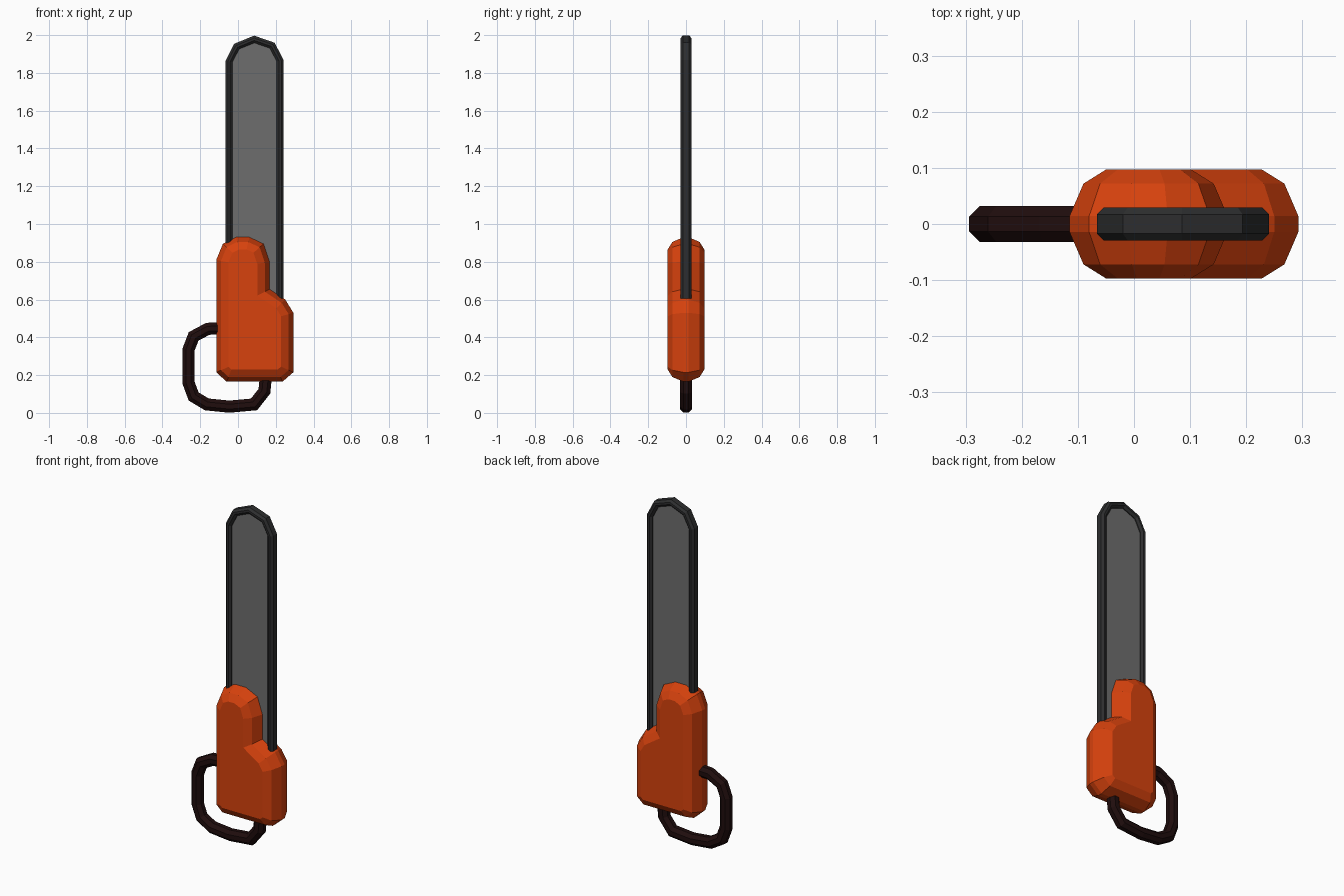
import bpy
import bmesh
from mathutils import Vector

if "Cube" in bpy.data.objects:
    bpy.data.objects.remove(bpy.data.objects["Cube"], do_unlink=True)


def material(name, color):
    m = bpy.data.materials.new(name)
    m.use_nodes = True
    m.diffuse_color = (*color, 1)
    m.node_tree.nodes["Principled BSDF"].inputs["Base Color"].default_value = (*color, 1)
    return m


orange = material("orange_casing", (0.68, 0.054, 0.004))
steel = material("grey_steel", (0.155, 0.155, 0.155))
black = material("chain_black", (0.026, 0.027, 0.028))
grip = material("dark_brown_grip", (0.014, 0.004, 0.004))


def finish(name, bm, mat):
    bmesh.ops.recalc_face_normals(bm, faces=bm.faces)
    mesh = bpy.data.meshes.new(name)
    bm.to_mesh(mesh)
    bm.free()
    mesh.materials.append(mat)
    obj = bpy.data.objects.new(name, mesh)
    bpy.context.collection.objects.link(obj)
    return obj


def skin(name, rings, mat):
    """Join matching rings of points into a closed solid."""
    bm = bmesh.new()
    loops = [[bm.verts.new(p) for p in ring] for ring in rings]
    n = len(loops[0])
    for a, b in zip(loops, loops[1:]):
        for i in range(n):
            j = (i + 1) % n
            bm.faces.new((a[i], a[j], b[j], b[i]))
    bm.faces.new(loops[0])
    bm.faces.new(loops[-1])
    return finish(name, bm, mat)


def inset(points, d):
    """Move a counter-clockwise outline inwards by d with mitred corners."""
    result = []
    for i, p in enumerate(points):
        p, a, b = Vector(p), Vector(points[i - 1]), Vector(points[(i + 1) % len(points)])
        u, v = (p - a).normalized(), (b - p).normalized()
        n1, n2 = Vector((-u.y, u.x)), Vector((-v.y, v.x))
        result.append(p + (n1 + n2) * d / (1 + n1.dot(n2)))
    return result


def sweep(name, path, section, mat):
    """Sweep a (side, depth) section along a path in the x-z plane."""
    pts = [Vector(p) for p in path]
    rings = []
    for i, p in enumerate(pts):
        u = (p - pts[i - 1]).normalized() if i else (pts[1] - p).normalized()
        v = (pts[i + 1] - p).normalized() if i < len(pts) - 1 else u
        n1, n2 = Vector((-u.y, u.x)), Vector((-v.y, v.x))
        m = (n1 + n2) / (1 + n1.dot(n2))
        rings.append([(p.x + m.x * s, y, p.y + m.y * s) for s, y in section])
    return skin(name, rings, mat)


def octagon(w, h, c):
    return [(w, -h + c), (w, h - c), (w - c, h), (-w + c, h),
            (-w, h - c), (-w, -h + c), (-w + c, -h), (w - c, -h)]


# Stepped motor casing with rounded-over front and back
casing = [(-0.06, 0.165), (0.235, 0.165), (0.293, 0.215), (0.293, 0.53),
          (0.25, 0.60), (0.167, 0.655), (0.167, 0.80), (0.135, 0.895),
          (0.06, 0.93), (-0.01, 0.93), (-0.08, 0.895), (-0.115, 0.81),
          (-0.115, 0.215)]
layers = [(-0.097, 0.065), (-0.072, 0.025), (-0.014, 0), (0.014, 0),
          (0.072, 0.025), (0.097, 0.065)]
skin("motor_casing", [[(p[0], y, p[1]) for p in inset(casing, d)]
                      for y, d in layers], orange)

# Chain running around the guide bar
track = [(0.223, 0.4), (0.223, 1.865), (0.181, 1.945), (0.086, 1.978),
         (-0.007, 1.94), (-0.048, 1.86), (-0.048, 0.4)]
sweep("cutting_chain", track, octagon(0.018, 0.029, 0.012), black)

# Flat guide bar
skin("guide_bar", [[(x, y, z) for x, z in track] for y in (-0.012, 0.012)], steel)

# Looped tube handle
loop = [(-0.06, 0.45), (-0.16, 0.445), (-0.235, 0.405), (-0.262, 0.335),
        (-0.262, 0.16), (-0.235, 0.087), (-0.165, 0.045), (-0.045, 0.033),
        (0.085, 0.045), (0.14, 0.115), (0.15, 0.22)]
sweep("loop_handle", loop, octagon(0.032, 0.032, 0.019), grip)
